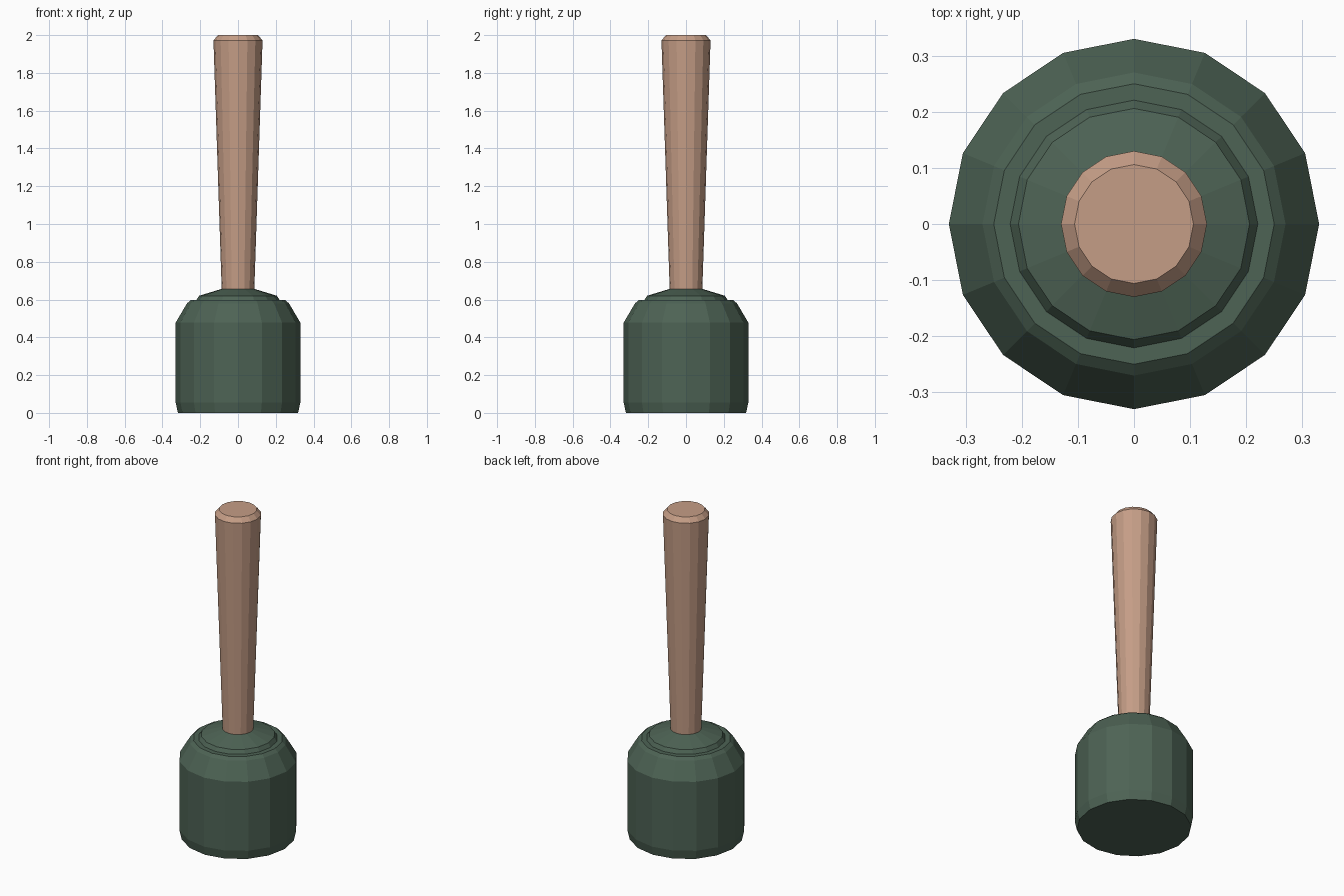
import bpy
import bmesh
from math import cos, sin, tau

if "Cube" in bpy.data.objects:
    bpy.data.objects.remove(bpy.data.objects["Cube"])

SIDES = 16


def material(name, colour):
    mat = bpy.data.materials.new(name)
    mat.diffuse_color = (*colour, 1)
    mat.use_nodes = True
    mat.node_tree.nodes["Principled BSDF"].inputs["Base Color"].default_value = mat.diffuse_color
    return mat


def lathe(name, profile, mat):
    """Closed faceted solid turned around z from (radius, height) pairs, bottom to top."""
    bm = bmesh.new()
    rings = [[bm.verts.new((r * cos(tau * i / SIDES), r * sin(tau * i / SIDES), z))
              for i in range(SIDES)] for r, z in profile]
    for low, high in zip(rings, rings[1:]):
        for i in range(SIDES):
            j = (i + 1) % SIDES
            bm.faces.new((low[i], low[j], high[j], high[i]))
    bm.faces.new(rings[0][::-1])
    bm.faces.new(rings[-1])
    mesh = bpy.data.meshes.new(name)
    bm.to_mesh(mesh)
    bm.free()
    mesh.materials.append(mat)
    obj = bpy.data.objects.new(name, mesh)
    bpy.context.collection.objects.link(obj)
    return obj


green = material("green_head", (0.075, 0.125, 0.09))
wood = material("pale_wood", (0.56, 0.34, 0.24))

# Mallet head with chamfered foot and rounded shoulder
lathe("head", [(0.318, 0), (0.33, 0.055), (0.33, 0.478), (0.27, 0.58),
               (0.25, 0.597), (0.222, 0.597)], green)

# Low conical collar where the handle enters
lathe("collar", [(0.222, 0.595), (0.206, 0.62), (0.088, 0.656)], green)

# Tapered handle with chamfered end
lathe("handle", [(0.086, 0.64), (0.13, 1.972), (0.106, 2.0)], wood)
